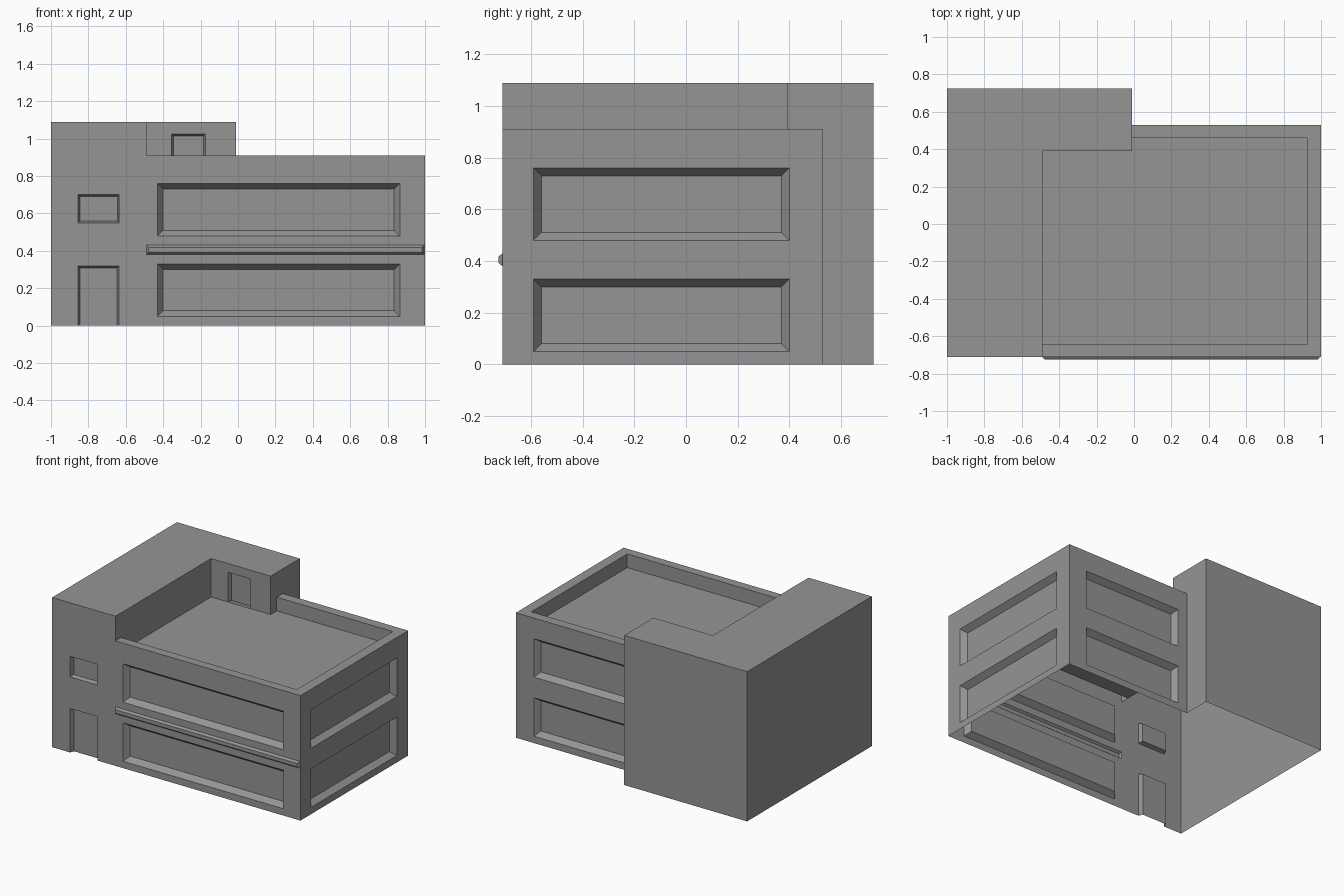
import bpy, bmesh
from mathutils import Vector

if "Cube" in bpy.data.objects:
    bpy.data.objects.remove(bpy.data.objects["Cube"], do_unlink=True)

GREY = (0.3, 0.3, 0.3, 1)
grey = bpy.data.materials.new("plain grey")
grey.use_nodes = True
grey.diffuse_color = GREY
grey.node_tree.nodes["Principled BSDF"].inputs["Base Color"].default_value = GREY

# Main plan lines and levels
LEFT, STEP, NOTCH, RIGHT = -1, -0.49, -0.01, 1
FRONT, INNER, LOW_BACK, BACK = -0.71, 0.39, 0.53, 0.725
DECK, LOW, HIGH = 0.81, 0.91, 1.09
RIM_FRONT, RIM_RIGHT, RIM_BACK = -0.645, 0.925, 0.46


def finish(name, bm):
    bmesh.ops.remove_doubles(bm, verts=bm.verts, dist=0.0001)
    mesh = bpy.data.meshes.new(name)
    bm.to_mesh(mesh)
    bm.free()
    mesh.materials.append(grey)
    bpy.context.collection.objects.link(bpy.data.objects.new(name, mesh))


def wall(name, start, end, z0, z1, features=()):
    """Upright panel; features, bottom to top, are (u0, u1, low, high, bevel, depth)."""
    bm = bmesh.new()
    a, b = Vector((*start, 0)), Vector((*end, 0))
    length = (b - a).length
    along = (b - a).normalized()

    def quad(u0, u1, low, high):
        if u1 - u0 < 0.001 or high - low < 0.001:
            return None
        corners = ((u0, low), (u1, low), (u1, high), (u0, high))
        return bm.faces.new([bm.verts.new(a + along * u + Vector((0, 0, z)))
                             for u, z in corners])

    level = z0
    for u0, u1, low, high, bevel, depth in features:
        quad(0, length, level, low)
        quad(0, u0, low, high)
        quad(u1, length, low, high)
        face = quad(u0, u1, low, high)
        bm.normal_update()
        bmesh.ops.inset_individual(bm, faces=[face], thickness=bevel,
                                   depth=depth, use_even_offset=True)
        # Doorways run down to the floor without a sill
        if low == z0:
            for v in face.verts:
                if v.co.z < low + bevel * 1.5:
                    v.co.z = low
            sills = [f for f in bm.faces if all(abs(v.co.z - low) < 1e-5 for v in f.verts)]
            bmesh.ops.delete(bm, geom=sills, context='FACES')
        level = high
    quad(0, length, level, z1)
    finish(name, bm)


def flat(name, rects, z):
    """Level surface made of (x0, x1, y0, y1) rectangles."""
    bm = bmesh.new()
    for x0, x1, y0, y1 in rects:
        bm.faces.new([bm.verts.new((x, y, z)) for x, y in
                      ((x0, y0), (x1, y0), (x1, y1), (x0, y1))])
    finish(name, bm)


def window_rows(u0, u1):
    return [(u0, u1, low, low + 0.28, 0.03, -0.04) for low in (0.05, 0.48)]


# Outer walls, going round the plan
wall("tower_front_wall", (LEFT, FRONT), (STEP, FRONT), 0, HIGH,
     [(0.145, 0.365, 0, 0.32, 0.011, -0.03), (0.145, 0.365, 0.55, 0.70, 0.009, -0.03)])
lower, upper = window_rows(0.06, 1.355)
ledge = (0.0, 1.485, 0.38, 0.43, 0.012, 0.015)
wall("low_front_wall", (STEP, FRONT), (RIGHT, FRONT), 0, LOW, [lower, ledge, upper])
wall("low_side_wall", (RIGHT, FRONT), (RIGHT, LOW_BACK), 0, LOW, window_rows(0.12, 1.11))
wall("low_back_wall", (RIGHT, LOW_BACK), (NOTCH, LOW_BACK), 0, LOW, window_rows(0.145, 0.935))
wall("tower_notch_wall", (NOTCH, LOW_BACK), (NOTCH, BACK), 0, HIGH)
wall("tower_back_wall", (NOTCH, BACK), (LEFT, BACK), 0, HIGH)
wall("tower_outer_wall", (LEFT, BACK), (LEFT, FRONT), 0, HIGH)

# Tower walls above the roof deck, with the deck door
wall("deck_side_wall", (STEP, FRONT), (STEP, INNER), DECK, HIGH)
wall("deck_door_wall", (STEP, INNER), (NOTCH, INNER), DECK, HIGH,
     [(0.135, 0.315, DECK, 1.025, 0.01, -0.03)])
wall("deck_end_wall", (NOTCH, INNER), (NOTCH, LOW_BACK), DECK, HIGH)

# Inner faces and top of the parapet
wall("parapet_inner_front", (RIM_RIGHT, RIM_FRONT), (STEP, RIM_FRONT), DECK, LOW)
wall("parapet_inner_side", (RIM_RIGHT, RIM_BACK), (RIM_RIGHT, RIM_FRONT), DECK, LOW)
wall("parapet_inner_back", (NOTCH, RIM_BACK), (RIM_RIGHT, RIM_BACK), DECK, LOW)
flat("parapet_top", [(STEP, RIGHT, FRONT, RIM_FRONT),
                     (RIM_RIGHT, RIGHT, RIM_FRONT, RIM_BACK),
                     (NOTCH, RIGHT, RIM_BACK, LOW_BACK)], LOW)

# Roofs
flat("roof_deck", [(STEP, RIM_RIGHT, RIM_FRONT, INNER),
                   (NOTCH, RIM_RIGHT, INNER, RIM_BACK)], DECK)
flat("tower_roof", [(LEFT, STEP, FRONT, BACK), (STEP, NOTCH, INNER, BACK)], HIGH)
